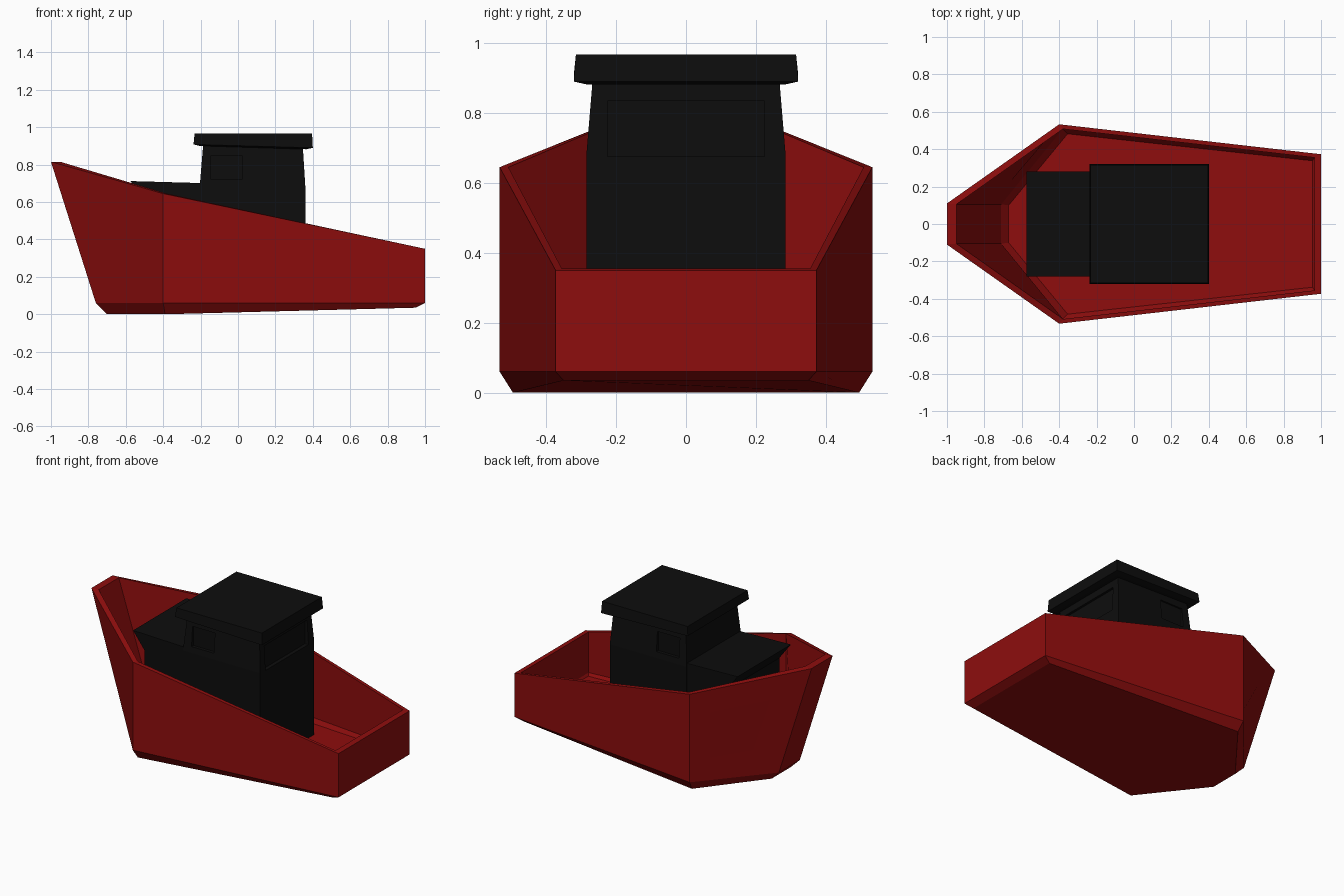
import bpy
import bmesh
from mathutils import Vector

cube = bpy.data.objects.get("Cube")
if cube:
    bpy.data.objects.remove(cube, do_unlink=True)


def material(name, color):
    mat = bpy.data.materials.new(name)
    mat.use_nodes = True
    mat.diffuse_color = color
    mat.node_tree.nodes["Principled BSDF"].inputs["Base Color"].default_value = color
    return mat


red = material("dark red paint", (0.27, 0.004, 0.004, 1))
black = material("black paint", (0.004, 0.004, 0.004, 1))


def loft(name, rings, mat):
    """Skin a stack of equal-sided rings and cap both ends."""
    bm = bmesh.new()
    loops = [[bm.verts.new(p) for p in ring] for ring in rings]
    for a, b in zip(loops, loops[1:]):
        for i in range(len(a)):
            j = (i + 1) % len(a)
            bm.faces.new((a[i], a[j], b[j], b[i]))
    bm.faces.new(loops[0])
    bm.faces.new(loops[-1])
    bmesh.ops.recalc_face_normals(bm, faces=bm.faces)
    mesh = bpy.data.meshes.new(name)
    bm.to_mesh(mesh)
    bm.free()
    mesh.materials.append(mat)
    obj = bpy.data.objects.new(name, mesh)
    bpy.context.collection.objects.link(obj)
    return obj


def mirrored(half):
    """Close a ring given as its left half."""
    return half + [(x, -y, z) for x, y, z in reversed(half)]


def rect(x0, x1, y, z0, z1=None):
    """Rectangular ring whose height may slope from x0 to x1."""
    return mirrored([(x0, y, z0), (x1, y, z0 if z1 is None else z1)])


# Hull: bottom, chine and rim outside, then rim, chine and deck inside
hull = loft("hull", [mirrored(h) for h in (
    [(-0.70, 0.10, 0.0), (-0.39, 0.495, 0.0), (0.95, 0.35, 0.035)],
    [(-0.76, 0.11, 0.06), (-0.40, 0.533, 0.06), (1.0, 0.373, 0.06)],
    [(-1.0, 0.11, 0.815), (-0.40, 0.533, 0.645), (1.0, 0.373, 0.35)],
    [(-0.95, 0.105, 0.815), (-0.38, 0.508, 0.645), (0.965, 0.355, 0.355)],
    [(-0.71, 0.105, 0.075), (-0.38, 0.508, 0.075), (0.965, 0.355, 0.085)],
    [(-0.67, 0.10, 0.035), (-0.355, 0.482, 0.035), (0.955, 0.338, 0.07)],
)], red)

# Forward cabin with its raked overhanging front
profile = [(-0.49, 0.03), (-0.49, 0.60), (-0.575, 0.712), (-0.15, 0.70), (-0.15, 0.03)]
loft("forward_cabin", [[(x, y, z) for x, z in profile] for y in (-0.28, 0.28)], black)

# Wheelhouse, tapering above the window sill
wheelhouse = loft("wheelhouse", [
    rect(-0.205, 0.36, 0.285, 0.03),
    rect(-0.205, 0.36, 0.285, 0.68),
    rect(-0.185, 0.345, 0.265, 0.92),
], black)


def recess(target, center, size):
    """Cut a shallow box-shaped recess."""
    bpy.ops.mesh.primitive_cube_add(size=1, location=center)
    cutter = bpy.context.object
    cutter.scale = size
    cutter.hide_render = True
    mod = target.modifiers.new("recess", 'BOOLEAN')
    mod.operation = 'DIFFERENCE'
    mod.solver = 'EXACT'
    mod.object = cutter
    bpy.context.view_layer.objects.active = target
    bpy.ops.object.modifier_apply(modifier=mod.name)
    bpy.data.objects.remove(cutter, do_unlink=True)


# Side and stern window recesses
for side in (-1, 1):
    recess(wheelhouse, Vector((-0.062, side * 0.31, 0.785)), (0.165, 0.1, 0.13))
recess(wheelhouse, Vector((0.385, 0, 0.755)), (0.1, 0.45, 0.16))

# Roof slab with a sloping underside
loft("roof", [
    rect(-0.205, 0.365, 0.285, 0.90, 0.882),
    rect(-0.238, 0.40, 0.321, 0.908, 0.89),
    rect(-0.232, 0.396, 0.315, 0.967),
], black)
